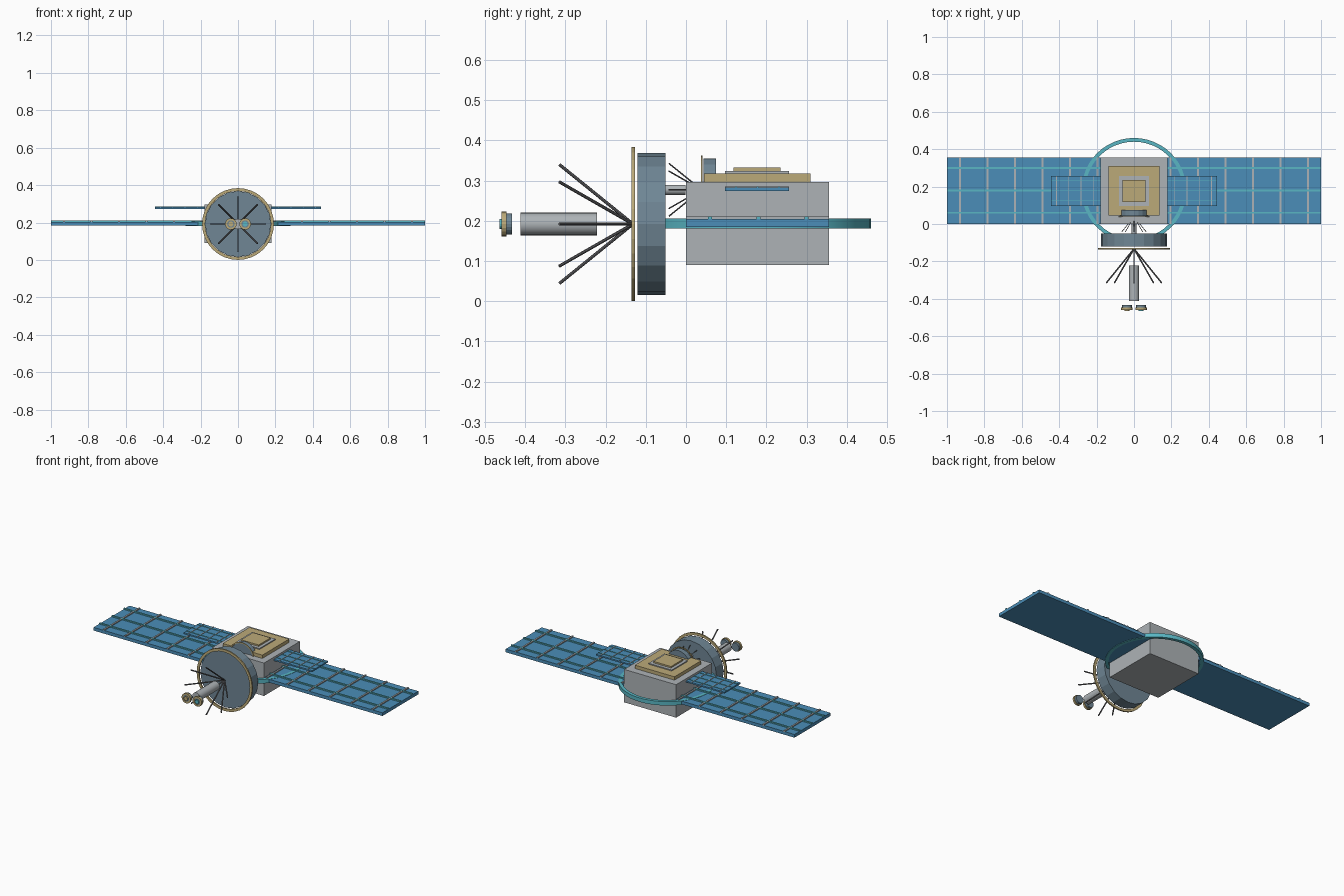
import bpy, bmesh, math
from mathutils import Vector, Matrix

cube = bpy.data.objects.get("Cube")
if cube:
    bpy.data.objects.remove(cube, do_unlink=True)


def material(name, color):
    m = bpy.data.materials.new(name)
    m.use_nodes = True
    rgba = (*color, 1)
    m.diffuse_color = rgba
    m.node_tree.nodes["Principled BSDF"].inputs["Base Color"].default_value = rgba
    return m


GREY = material("hull grey", (0.42, 0.45, 0.47))
BLUE = material("panel blue", (0.07, 0.27, 0.48))
TEAL = material("trim teal", (0.10, 0.47, 0.55))
TAN = material("foil tan", (0.50, 0.40, 0.19))
SLATE = material("dish slate", (0.16, 0.24, 0.30))
DARK = material("rod grey", (0.14, 0.14, 0.15))

HUB = 0.192  # height of the centre line
AXIS_Y = Matrix.Rotation(math.pi / 2, 4, 'X')


def finish(bm, name, mat, smooth=False):
    bmesh.ops.recalc_face_normals(bm, faces=bm.faces)
    mesh = bpy.data.meshes.new(name)
    bm.to_mesh(mesh)
    bm.free()
    mesh.materials.append(mat)
    ob = bpy.data.objects.new(name, mesh)
    bpy.context.collection.objects.link(ob)
    if smooth:
        bpy.ops.object.select_all(action='DESELECT')
        ob.select_set(True)
        bpy.context.view_layer.objects.active = ob
        bpy.ops.object.shade_smooth_by_angle(angle=math.radians(30))
    return ob


def boxes(name, mat, spans):
    """Join boxes given as ((x0, x1), (y0, y1), (z0, z1))."""
    bm = bmesh.new()
    for span in spans:
        size = [b - a for a, b in span]
        mid = Vector([(a + b) / 2 for a, b in span])
        bmesh.ops.create_cube(bm, size=1, matrix=Matrix.Translation(mid) @ Matrix.Diagonal((*size, 1)))
    return finish(bm, name, mat)


def lathe(name, mat, inner, outer, low, high, center, sides, along_y=True, smooth=False):
    """Disc or ring; low and high run along y or z."""
    bm = bmesh.new()
    loop = [bm.verts.new(p) for p in
            ((inner, 0, low), (outer, 0, low), (outer, 0, high), (inner, 0, high))]
    edges = [bm.edges.new((loop[i], loop[(i + 1) % 4])) for i in range(4 if inner else 3)]
    bmesh.ops.spin(bm, geom=loop + edges, cent=(0, 0, 0), axis=(0, 0, 1),
                   angle=math.tau, steps=sides, use_merge=True)
    bmesh.ops.remove_doubles(bm, verts=bm.verts, dist=0.00005)
    if along_y:
        bm.transform(AXIS_Y.inverted())
    bm.transform(Matrix.Translation(center))
    return finish(bm, name, mat, smooth)


def craft(prefix):
    parts = []
    add = parts.append
    hub = (0, 0, HUB)

    # Hull and roof plate
    add(boxes("body", GREY, [((-0.18, 0.18), (0, 0.355), (0.09, 0.296))]))
    add(boxes("roof_plate", TAN, [((-0.137, 0.137), (0.045, 0.31), (0.296, 0.317))]))

    # Belt ring around the hull
    add(lathe("belt_ring", TEAL, 0.26, 0.28, 0.181, 0.2055, (0, 0.18, 0), 48, False, True))

    # Solar wings with their grid bars
    for side, word in ((1, "left"), (-1, "right")):
        def span(a, b):
            return tuple(sorted((a * side, b * side)))
        add(boxes(word + "_wing", BLUE, [(span(0.17, 1), (0, 0.355), (0.184, 0.204))]))
        add(boxes(word + "_long_bars", TEAL,
                  [(span(0.17, 1), (y - 0.005, y + 0.005), (0.2, 0.211))
                   for y in (0.06, 0.18, 0.3)]))
        xs = [0.195 + 0.147 * i for i in range(6)]
        add(boxes(word + "_cross_bars", GREY,
                  [(span(x - 0.005, x + 0.005), (0, 0.355), (0.2, 0.2105)) for x in xs]))

    # Dish drum and front rim
    add(lathe("dish_drum", SLATE, 0, 0.176, -0.121, -0.051, hub, 20))
    add(lathe("dish_rim", TAN, 0.176, 0.192, -0.135, -0.127, hub, 32))

    # Fan of antenna rods
    bm = bmesh.new()
    apex = Vector((0, -0.132, HUB))
    for i in range(8):
        a = math.tau * i / 8
        tip = Vector((0.148 * math.cos(a), -0.315, HUB + 0.148 * math.sin(a)))
        d = tip - apex
        turn = d.to_track_quat('Z', 'Y').to_matrix().to_4x4()
        bmesh.ops.create_cone(bm, cap_ends=True, segments=8, radius1=0.004, radius2=0.004,
                              depth=d.length, matrix=Matrix.Translation((apex + tip) / 2) @ turn)
    add(finish(bm, "antenna_rods", DARK, True))

    # Central tube and twin feeds
    add(lathe("center_tube", GREY, 0, 0.028, -0.412, -0.221, hub, 24, smooth=True))
    for side, word, cap in ((1, "left", TEAL), (-1, "right", TAN)):
        c = (0.038 * side, 0, HUB)
        add(lathe(word + "_feed", SLATE, 0, 0.026, -0.456, -0.432, c, 20))
        add(lathe(word + "_feed_rim", TAN, 0.02, 0.031, -0.459, -0.446, c, 20))
        add(lathe(word + "_feed_cap", cap, 0, 0.013, -0.464, -0.45, c, 16))

    for ob in parts:
        ob.name = prefix + ob.name
    return parts


# Main craft, and a smaller twin nested into its roof
craft("main_")
k = 0.445
nest = Matrix.Translation((0, 0.0975, 0.277 - k * HUB)) @ Matrix.Scale(k, 4)
for part in craft("small_"):
    part.data.transform(nest)
